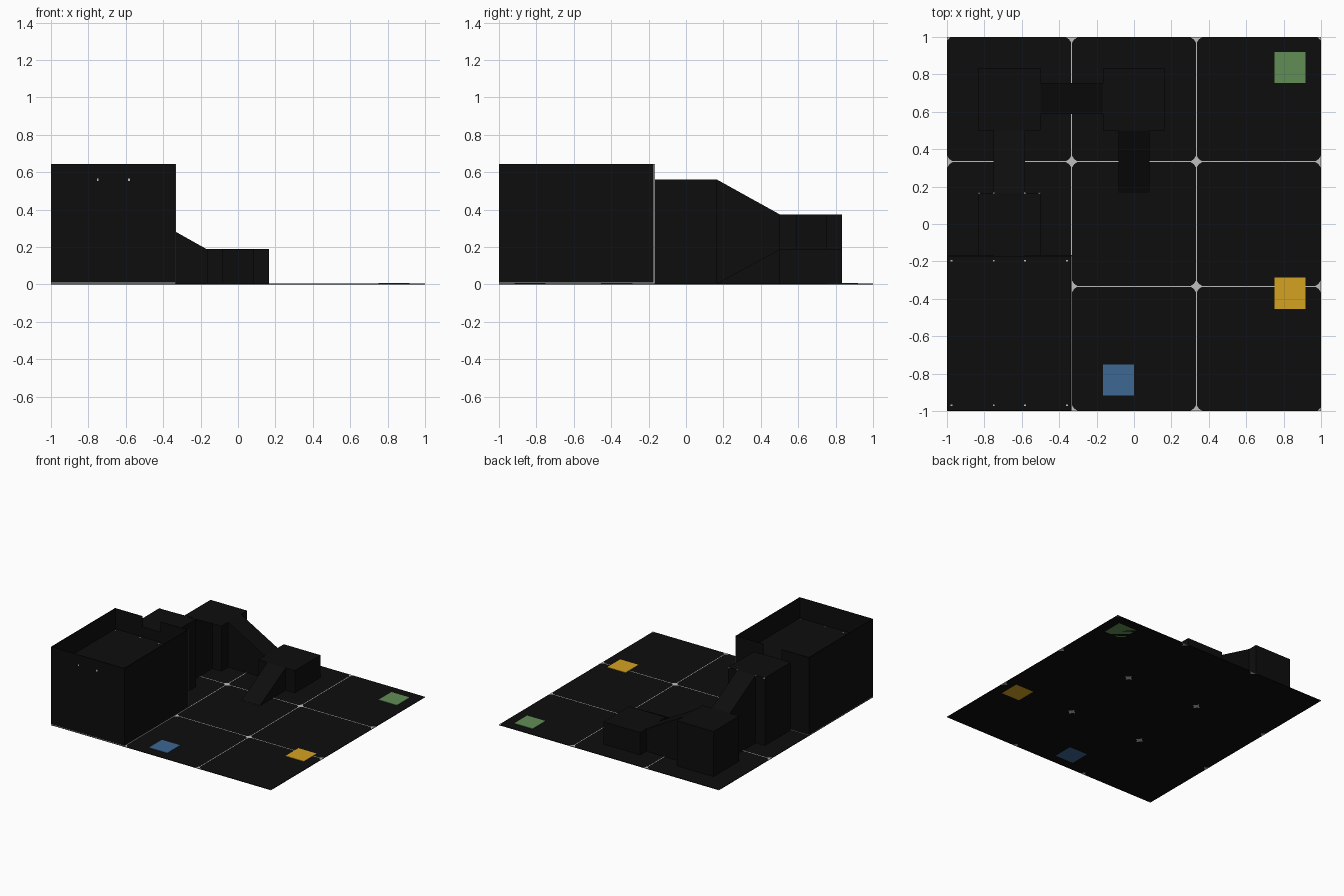
import bpy, bmesh, math

if "Cube" in bpy.data.objects:
    bpy.data.objects.remove(bpy.data.objects["Cube"])

U = 1 / 6            # arena module
T = 0.006            # panel thickness


def material(name, rgb):
    m = bpy.data.materials.new(name)
    m.diffuse_color = (*rgb, 1)
    m.use_nodes = True
    m.node_tree.nodes["Principled BSDF"].inputs["Base Color"].default_value = m.diffuse_color
    return m


BLACK = material("matte black", (0.004, 0.004, 0.004))
GREY = material("light grey", (0.52, 0.52, 0.52))
BLUE = material("blue", (0.045, 0.135, 0.29))
YELLOW = material("yellow", (0.66, 0.36, 0.016))
GREEN = material("green", (0.12, 0.27, 0.09))


def prism(name, points, depth, mat):
    """Extrude a polygon of 3D points along the depth vector."""
    bm = bmesh.new()
    face = bm.faces.new([bm.verts.new(p) for p in points])
    new = bmesh.ops.extrude_face_region(bm, geom=[face])["geom"]
    bmesh.ops.translate(bm, vec=depth,
                        verts=[v for v in new if isinstance(v, bmesh.types.BMVert)])
    bmesh.ops.recalc_face_normals(bm, faces=bm.faces)
    me = bpy.data.meshes.new(name)
    bm.to_mesh(me)
    bm.free()
    me.materials.append(mat)
    ob = bpy.data.objects.new(name, me)
    bpy.context.collection.objects.link(ob)
    return ob


def box(name, x0, x1, y0, y1, z0, z1, mat=BLACK):
    return prism(name, [(x0, y0, z0), (x1, y0, z0), (x1, y1, z0), (x0, y1, z0)],
                 (0, 0, z1 - z0), mat)


def ramp(name, axis, a0, z0, a1, z1, w0, w1):
    """Solid sloped block rising or falling along an axis, down to the floor."""
    side = [(a0, 0.002), (a1, 0.002), (a1, z1), (a0, z0)]
    if axis == "x":
        prism(name, [(a, w0, z) for a, z in side], (0, w1 - w0, 0), BLACK)
    else:
        prism(name, [(w0, a, z) for a, z in side], (w1 - w0, 0, 0), BLACK)


# Floor slab with grey seams between the nine tiles
box("floor", -1, 1, -1, 1, 0.0008, 0.005)
for i, c in enumerate((-1 / 3, 1 / 3)):
    box(f"seam_along_y_{i}", c - 0.003, c + 0.003, -1, 1, 0.001, 0.0058, GREY)
    box(f"seam_along_x_{i}", -1, 1, c - 0.003, c + 0.003, 0.001, 0.0058, GREY)

# Diamonds where the chamfered tile corners meet, clipped at the border
R = 0.034
grid = (-1, -1 / 3, 1 / 3, 1)
for x in grid:
    for y in grid:
        pts = []
        for k in range(8):
            r = R if k % 2 == 0 else 0.019
            a = k * math.pi / 4
            px, py = x + r * math.cos(a), y + r * math.sin(a)
            if abs(px) < 1.0001 and abs(py) < 1.0001:
                pts.append((px, py, 0))
        if abs(x) == 1 and abs(y) == 1:      # quarter corners
            s, t = math.copysign(1, x), math.copysign(1, y)
            pts = [(x, y, 0), (x - s * 0.02, y, 0), (x, y - t * 0.02, 0)]
        prism("tile_corner_diamond", pts, (0, 0, 0.006), GREY)

# Coloured target squares
box("blue_target", -U, 0, -0.917, -0.75, 0.0006, 0.008, BLUE)
box("yellow_target", 0.75, 0.917, -0.455, -0.287, 0, 0.008, YELLOW)
box("green_target", 0.75, 0.917, 0.753, 0.92, 0.0008, 0.008, GREEN)

# Raised walled arena at the front left
X0, X1, Y0, Y1, H, DECK = -1, -1 / 3, -1, -U, 0.645, 0.478
box("arena_front_wall", X0, X1, Y0, Y0 + T, 0.01, H)
box("arena_left_wall", X0, X0 + T, Y0 + T, Y1 - T, 0.01, H)
box("arena_right_wall", X1 - T, X1, Y0 + T, Y1 - T, 0.01, H)
box("arena_deck", X0 + T, X1 - T, Y0 + T, Y1 - T, DECK - T, DECK)
box("arena_base_seam", X0 + 0.002, X1 - 0.002, Y0 + 0.002, Y1 - 0.002, 0.004, 0.01, GREY)
# back wall with a notch for the entrance
GATE0, GATE1, HIGH = -0.75, -0.583, 0.56
prism("arena_back_wall",
      [(x, Y1 - T, z) for x, z in ((X0, 0.01), (X1, 0.01), (X1, H), (GATE1, H),
                                   (GATE1, HIGH), (GATE0, HIGH), (GATE0, H), (X0, H))],
      (0, T, 0), BLACK)
box("arena_corner_seam", X1 - 0.004, X1 + 0.0008, Y1 - 0.006, Y1 + 0.0008, 0.006, H, GREY)

# Grey joint marks on the walls and on the deck edges
for x in (GATE0, GATE1):
    box("front_joint_mark", x - 0.005, x + 0.005, Y0 - 0.0005, Y0 + 0.003, 0.553, 0.567, GREY)
for x in (X0 + 0.025, GATE0, GATE1, X1 - 0.025):
    for y in (Y0 + 0.03, Y1 - 0.03):
        box("deck_joint_mark", x - 0.005, x + 0.005, y - 0.004, y + 0.004,
            DECK - 0.002, DECK + 0.001, GREY)

# Platforms stepping down: (name, x0, y0, height)
MID, LOW = 0.375, 0.188
for name, x, y, h in (("high_platform", -5 * U, -U, HIGH),
                      ("middle_platform", -5 * U, 0.5, MID),
                      ("low_platform", -U, 0.5, LOW)):
    box(name, x, x + 2 * U, y, y + 2 * U, 0.002, h)

# Ramps linking the platforms and the floor
ramp("upper_ramp", "y", U, HIGH, 0.5, MID, GATE0, GATE1)
ramp("middle_ramp", "x", -0.5, MID, -U, LOW, 0.587, 0.753)
ramp("lower_ramp", "y", U, 0.006, 0.5, LOW, -U / 2, U / 2)

# Joint marks at the top edge of the upper ramp
for x in (-5 * U + 0.005, GATE0, GATE1, -0.505):
    box("platform_joint_mark", x - 0.005, x + 0.005, U - 0.004, U + 0.001,
        HIGH - 0.008, HIGH + 0.001, GREY)
